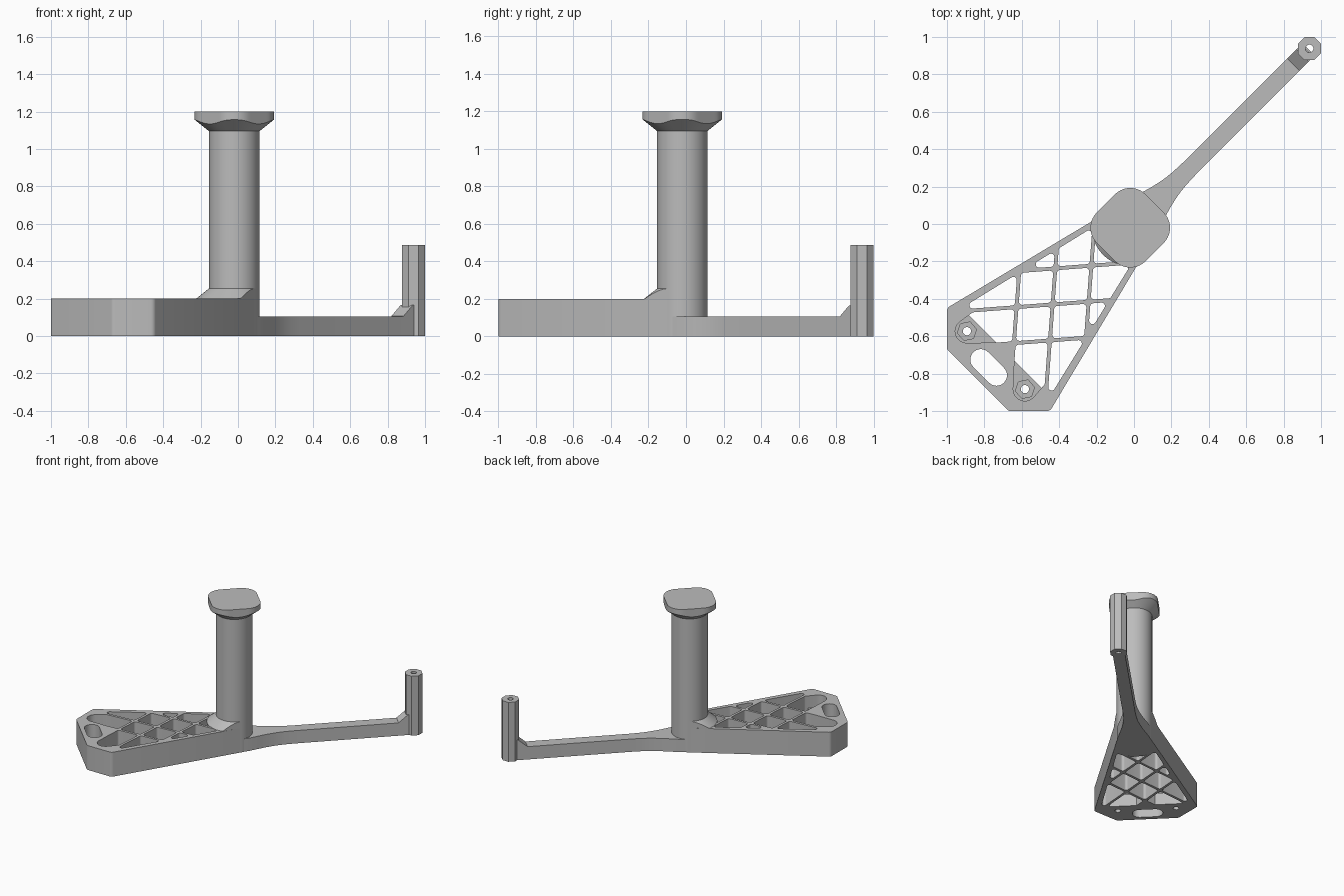
import bpy, bmesh, math
from mathutils import Vector, geometry

if "Cube" in bpy.data.objects:
    bpy.data.objects.remove(bpy.data.objects["Cube"])

S = math.sqrt(0.5)
C = (-0.02, -0.02)          # column axis
R = 0.135                   # column radius

grey = bpy.data.materials.new("grey_plastic")
grey.diffuse_color = (0.5, 0.5, 0.5, 1)
grey.use_nodes = True
grey.node_tree.nodes["Principled BSDF"].inputs["Base Color"].default_value = grey.diffuse_color


def diag(u, v):
    """Point from distance along / across the diagonal."""
    return ((u - v) * S, (u + v) * S)


def circle(c, r, n=32, turn=0.0):
    return [(c[0] + r * math.cos(turn + 2 * math.pi * i / n),
             c[1] + r * math.sin(turn + 2 * math.pi * i / n)) for i in range(n)]


def hull(discs):
    """Outline around a set of (centre, radius) discs."""
    pts = [Vector(p) for c, r in discs for p in circle(c, r)]
    return [tuple(pts[i]) for i in geometry.convex_hull_2d(pts)]


def clip(poly, n, c):
    """Keep the part of a convex polygon where n.p <= c."""
    out = []
    for a, b in zip(poly, poly[1:] + poly[:1]):
        da = n[0] * a[0] + n[1] * a[1] - c
        db = n[0] * b[0] + n[1] * b[1] - c
        if da <= 0:
            out.append(a)
        if da * db < 0:
            t = da / (da - db)
            out.append((a[0] + t * (b[0] - a[0]), a[1] + t * (b[1] - a[1])))
    return out


def finish(name, bm):
    bmesh.ops.remove_doubles(bm, verts=bm.verts, dist=0.0003)
    bmesh.ops.recalc_face_normals(bm, faces=bm.faces)
    me = bpy.data.meshes.new(name)
    bm.to_mesh(me)
    bm.free()
    me.materials.clear()
    me.materials.append(grey)
    me.shade_smooth()
    me.set_sharp_from_angle(angle=math.radians(30))
    ob = bpy.data.objects.new(name, me)
    bpy.context.collection.objects.link(ob)
    return ob


def plate(name, outlines, z0, z1):
    """Extrude an outline (the first) with holes (the rest)."""
    cu = bpy.data.curves.new(name + "_profile", 'CURVE')
    cu.dimensions = '2D'
    cu.fill_mode = 'BOTH'
    cu.extrude = (z1 - z0) / 2
    for poly in outlines:
        sp = cu.splines.new('POLY')
        sp.points.add(len(poly) - 1)
        for p, q in zip(sp.points, poly):
            p.co = (q[0], q[1], 0, 1)
        sp.use_cyclic_u = True
    tmp = bpy.data.objects.new(name + "_profile", cu)
    bpy.context.collection.objects.link(tmp)
    dg = bpy.context.evaluated_depsgraph_get()
    me = bpy.data.meshes.new_from_object(tmp.evaluated_get(dg))
    bm = bmesh.new()
    bm.from_mesh(me)
    bmesh.ops.translate(bm, verts=bm.verts, vec=(0, 0, (z0 + z1) / 2))
    bpy.data.objects.remove(tmp)
    return finish(name, bm)


def loft(name, rings):
    """Skin closed rings of 3D points and cap both ends."""
    bm = bmesh.new()
    vs = [[bm.verts.new(p) for p in ring] for ring in rings]
    n = len(vs[0])
    for a, b in zip(vs, vs[1:]):
        for i in range(n):
            j = (i + 1) % n
            bm.faces.new((a[i], a[j], b[j], b[i]))
    bm.faces.new(vs[0])
    bm.faces.new(vs[-1])
    return finish(name, bm)


def polar_ring(rad, height, n=96):
    pts = []
    for i in range(n):
        a = 2 * math.pi * i / n
        r = rad(a)
        pts.append((C[0] + r * math.cos(a), C[1] + r * math.sin(a), height(r)))
    return pts


# --- lattice base ---------------------------------------------------------
outline = hull([(C, R)] + [(p, 0.03) for p in
               [(-0.97, -0.466), (-0.466, -0.97), (-0.97, -0.658), (-0.658, -0.97)]])
P, STEP, RIB, FIL = (-0.435, -0.43), 0.191, 0.01, 0.018
n1, n2 = (0.997, -0.075), (-0.075, 0.997)
END = 1.37                  # edge of the solid strip, x + y = -END
bosses = {(-2, -1): (-0.893, -0.573), (-1, -2): (-0.583, -0.883)}
holes, pockets = [], []
for i in range(-2, 2):
    for j in range(-2, 2):
        cell = [(-1, -1), (0.2, -1), (0.2, 0.2), (-1, 0.2)]
        for n, k in ((n1, i), (n2, j)):
            mid = n[0] * P[0] + n[1] * P[1]
            if k < 1:
                cell = clip(cell, n, mid + (k + 1) * STEP - RIB - FIL)
            if k > -2:
                cell = clip(cell, (-n[0], -n[1]), -(mid + k * STEP + RIB + FIL))
        for n, c in (((-0.524, 0.852), 0.1), ((0.852, -0.524), 0.1)):
            cell = clip(cell, n, c - FIL)
        cell = clip(cell, (-S, -S), END * S - FIL)
        cell = clip(cell, (S, S), -0.13)
        if len(cell) < 3 or geometry.area_tri(*[Vector((*p, 0)) for p in cell[:3]]) < 2e-5:
            continue
        discs = [(p, FIL) for p in cell]
        if (i, j) in bosses:
            discs.append((bosses[i, j], 0.063))
            pockets.append((bosses[i, j], hull(discs)))
        holes.append(hull(discs))
slot = hull([((-0.819, -0.725), 0.056), ((-0.735, -0.809), 0.056)])
plate("lattice_base", [outline, slot] + holes, 0, 0.2)

# --- recessed screw seats with nut traps ----------------------------------
for k, (c, poly) in enumerate(pockets):
    floor = clip(poly, (S, S), -END * S)
    plate(f"screw_seat_{k}", [floor, circle(c, 0.022, 24)], 0, 0.05)
    plate(f"nut_trap_{k}", [floor, circle(c, 0.052, 6, 0.2)], 0.05, 0.1)

# --- column, skirt and head -----------------------------------------------
loft("column", [polar_ring(lambda a: R, lambda r, z=z: z) for z in (0, 1.1)])

SK = 0.205
EDGE = math.radians(103.4)


def skirt_radius(a):
    t = abs((a - math.radians(225) + math.pi) % (2 * math.pi) - math.pi)
    if t >= EDGE:
        return R
    return min(SK, R / max(math.cos(EDGE - t), 0.05))


loft("column_skirt", [polar_ring(skirt_radius, lambda r: 0),
                      polar_ring(skirt_radius, lambda r: 0.255 - 0.8 * (r - R)),
                      polar_ring(lambda a: R - 0.002, lambda r: 0.256)])

HALF, ROUND = 0.184, 0.115


def head_radius(a):
    """Rounded square standing on its corner."""
    t = (a - math.pi / 4) % (math.pi / 2)
    t = min(t, math.pi / 2 - t)
    if HALF * math.tan(t) <= HALF - ROUND:
        return HALF / math.cos(t)
    k = HALF - ROUND
    d = k * (math.cos(t) + math.sin(t))
    return d + math.sqrt(d * d - 2 * k * k + ROUND * ROUND)


loft("head", [polar_ring(lambda a: R, lambda r: 1.095),
              polar_ring(head_radius, lambda r: 1.095 + 0.8 * (r - R)),
              polar_ring(head_radius, lambda r: 1.2)])

# --- arm, gusset and end post ---------------------------------------------
half = [(-0.03, 0.134), (0.06, 0.118), (0.155, 0.088), (0.2, 0.075), (0.247, 0.064),
        (0.295, 0.055), (0.346, 0.05), (0.42, 0.047), (1.32, 0.046)]
plate("arm", [[diag(u, -v) for u, v in half] + [diag(u, v) for u, v in reversed(half)]],
      0, 0.105)
wedge = [(1.205, 0.1), (1.205, 0.106), (1.275, 0.165), (1.31, 0.165), (1.31, 0.1)]
loft("arm_gusset", [[(*diag(u, v), z) for u, z in wedge] for v in (-0.046, 0.046)])
post = (0.938, 0.938)
plate("end_post", [circle(post, 0.0672, 8, math.pi / 8), circle(post, 0.021, 24)], 0, 0.487)
